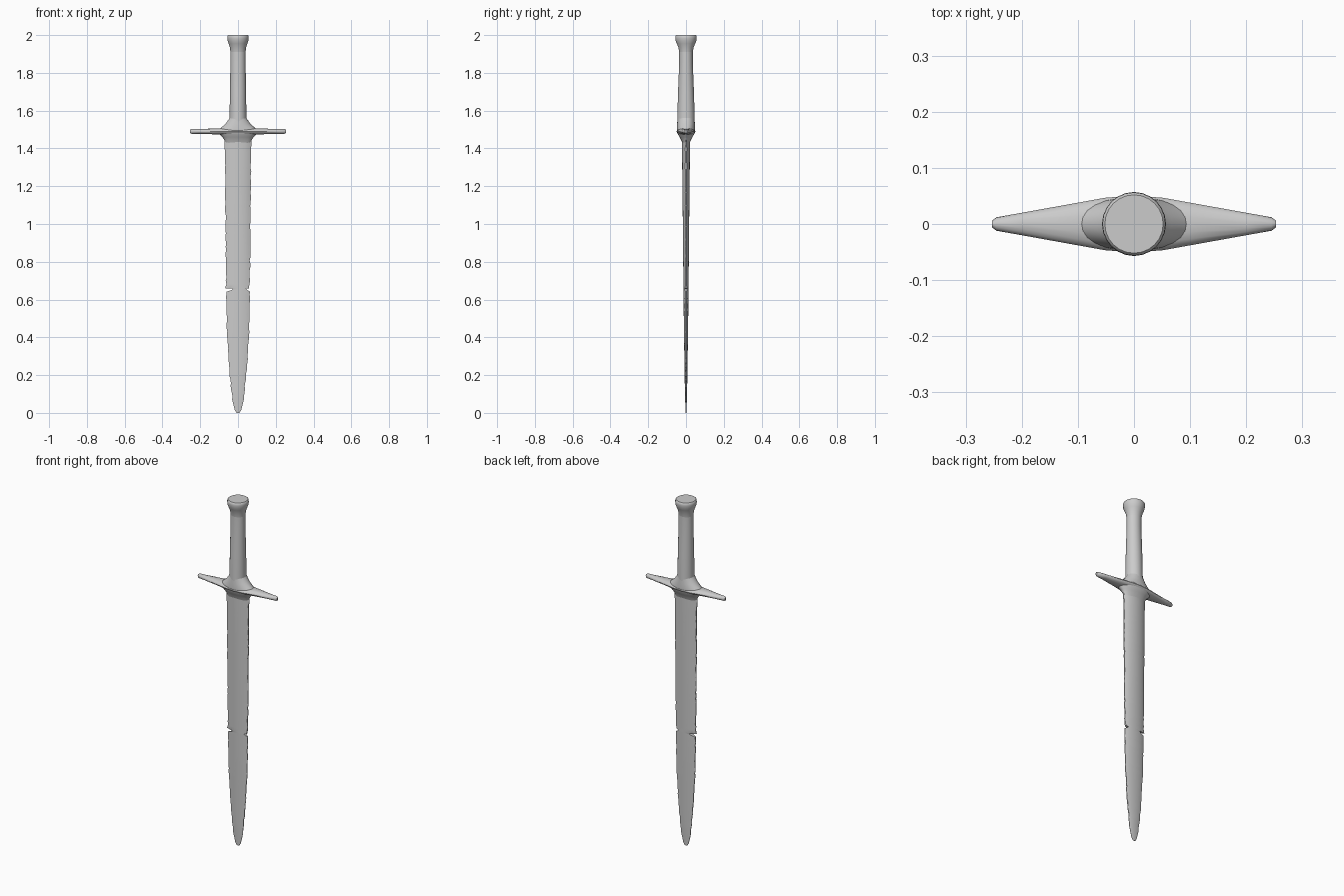
import bpy, bmesh, math, random
from mathutils import Vector

if "Cube" in bpy.data.objects:
    bpy.data.objects.remove(bpy.data.objects["Cube"])

random.seed(4)


def loft(name, rings, angle=40):
    """Skin a list of equal-length point rings and cap both ends."""
    bm = bmesh.new()
    rows = [[bm.verts.new(p) for p in ring] for ring in rings]
    n = len(rows[0])
    for a, b in zip(rows, rows[1:]):
        for i in range(n):
            j = (i + 1) % n
            bm.faces.new((a[i], a[j], b[j], b[i]))
    bm.faces.new(rows[0][::-1])
    bm.faces.new(rows[-1])
    bmesh.ops.recalc_face_normals(bm, faces=bm.faces)
    me = bpy.data.meshes.new(name)
    bm.to_mesh(me)
    bm.free()
    ob = bpy.data.objects.new(name, me)
    bpy.context.collection.objects.link(ob)
    bpy.ops.object.select_all(action='DESELECT')
    ob.select_set(True)
    bpy.context.view_layer.objects.active = ob
    bpy.ops.object.shade_smooth_by_angle(angle=math.radians(angle))
    return ob


def ellipse(rx, ry, n=24):
    return [(rx * math.cos(math.tau * i / n), ry * math.sin(math.tau * i / n)) for i in range(n)]


def interp(table, z):
    for (z0, a), (z1, b) in zip(table, table[1:]):
        if z <= z1:
            return a + (b - a) * (z - z0) / (z1 - z0)
    return table[-1][1]


# Blade: lens section, worn edges, one deep chip on each side
WIDTH = [(0, .008), (.015, .017), (.07, .031), (.2, .047), (.4, .060), (.64, .065), (1, .068), (1.47, .073)]
THICK = [(0, .001), (.1, .005), (.5, .011), (1, .016), (1.47, .021)]
CHIP_LEFT = {.642: .060, .650: .034, .657: .028, .660: .069}
CHIP_RIGHT = {.642: .064, .650: .050, .657: .042, .660: .058}


def blade_ring(z):
    w, t = interp(WIDTH, z), interp(THICK, z)
    wear = .005 if .08 < z < 1.42 else 0
    left = CHIP_LEFT.get(z, w - random.random() * wear)
    right = CHIP_RIGHT.get(z, w - random.random() * wear)
    xs = [-left + (left + right) * k / 10 for k in range(11)]
    ys = [.0008 + t * max(0, 1 - (x / w) ** 2) ** .8 for x in xs]
    return [(x, -y, z) for x, y in zip(xs, ys)] + [(x, y, z) for x, y in zip(xs[::-1], ys[::-1])]


levels = [0, .015, .04, .07] + [.07 + .018 * i for i in range(1, 78)]
levels = sorted([z for z in levels if not .635 < z < .667] + list(CHIP_LEFT))
loft("blade", [blade_ring(z) for z in levels])

# Crossguard: flat bar tapering towards both tips (x, half depth, half height)
half = [(.253, .006, .009), (.245, .012, .013), (.2, .020, .013), (.1, .038, .016), (.05, .047, .02)]
stations = [(-x, d, h) for x, d, h in half] + [(0, .05, .022)] + half[::-1]
loft("crossguard", [[(x, y, 1.49 + z) for y, z in ellipse(d, h, 16)] for x, d, h in stations])

# Round parts stacked on z (z, half width, half depth)
def turned(name, profile):
    return loft(name, [[(x, y, z) for x, y in ellipse(rx, ry)] for z, rx, ry in profile])


turned("guard_collar", [(1.43, .066, .020), (1.445, .073, .026), (1.46, .082, .034), (1.475, .098, .043),
                        (1.49, .108, .048), (1.505, .095, .048), (1.53, .066, .047), (1.56, .045, .045)])
turned("grip", [(1.5, .046, .047), (1.6, .044, .045), (1.7, .043, .042), (1.85, .040, .036), (1.92, .040, .036)])
turned("pommel", [(1.91, .040, .036), (1.935, .043, .040), (1.955, .050, .049), (1.97, .055, .055),
                  (1.985, .057, .057), (1.996, .056, .056), (2.0, .052, .052)])
